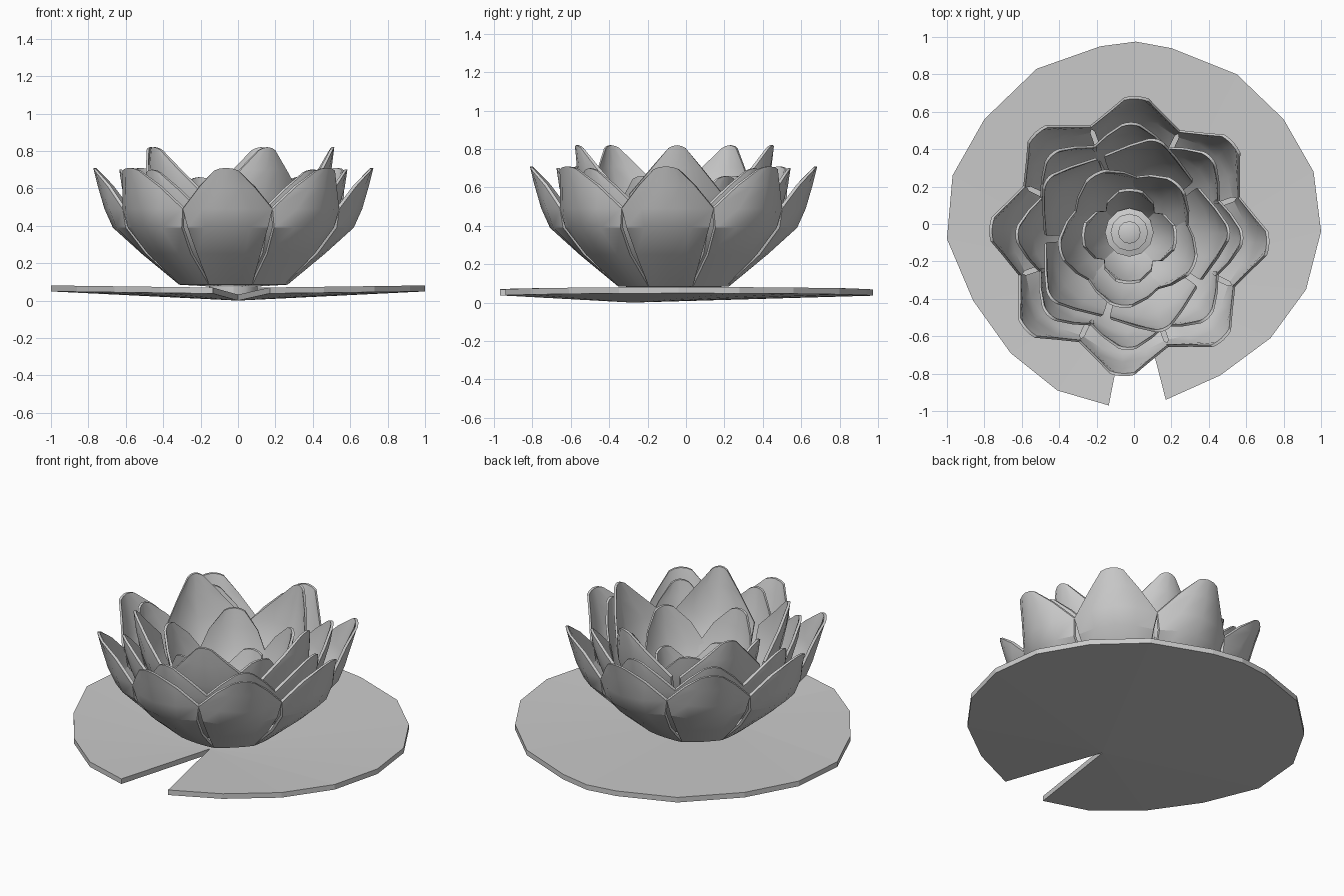
import bpy, bmesh, math
from mathutils import Matrix, Vector

if "Cube" in bpy.data.objects:
    bpy.data.objects.remove(bpy.data.objects["Cube"])

CX, CY = -0.025, -0.065      # flower axis


def finish(name, bm, smooth=None):
    bmesh.ops.recalc_face_normals(bm, faces=bm.faces)
    me = bpy.data.meshes.new(name)
    bm.to_mesh(me)
    bm.free()
    ob = bpy.data.objects.new(name, me)
    bpy.context.collection.objects.link(ob)
    if smooth:
        bpy.ops.object.select_all(action='DESELECT')
        ob.select_set(True)
        bpy.context.view_layer.objects.active = ob
        bpy.ops.object.shade_smooth_by_angle(angle=math.radians(smooth))
    return ob


def petal_ring(name, count, start, rows, thick=0.018):
    """Ring of cupped petals; rows are (radius, height, half width, edge inset)."""
    bm = bmesh.new()
    steps = (-1, -0.55, 0, 0.55, 1)
    for i in range(count):
        rot = Matrix.Rotation(math.radians(start + 360 * i / count), 3, 'Z')
        skins = []
        for off in (0, thick):
            grid = []
            for r, z, w, inset in rows:
                line = []
                for s in steps:
                    p = Vector((r - inset * s * s - off * 0.85, w * s, z + off * 0.3))
                    if (r, z) == rows[-1][:2]:
                        p.z = z - 0.015 * s * s
                    line.append(bm.verts.new(rot @ p + Vector((CX, CY, 0))))
                grid.append(line)
            skins.append(grid)
        n, m = len(rows), len(steps)
        for grid in skins:
            for a in range(n - 1):
                for b in range(m - 1):
                    bm.faces.new((grid[a][b], grid[a][b + 1],
                                  grid[a + 1][b + 1], grid[a + 1][b]))

        # rim joining the two skins
        def border(g):
            return (g[0] + [g[a][-1] for a in range(1, n)]
                    + g[-1][-2::-1] + [g[a][0] for a in range(n - 2, 0, -1)])
        o, q = border(skins[0]), border(skins[1])
        for k in range(len(o)):
            j = (k + 1) % len(o)
            bm.faces.new((o[k], o[j], q[j], q[k]))
    return finish(name, bm, 25)


# Lily pad: shallow dished disc with a notch at the front
outline = [(.17, -.94), (.46, -.81), (.73, -.61), (.92, -.35), (1, -.04), (.96, .28),
           (.80, .56), (.55, .80), (.20, .94), (.01, .975), (-.18, .95), (-.52, .83),
           (-.80, .56), (-.97, .26), (-1, -.08), (-.86, -.41), (-.66, -.69),
           (-.41, -.89), (-.135, -.97)]
bm = bmesh.new()
layers = []
for dz in (0, 0.032):
    tip = bm.verts.new((0, -0.28, dz))
    rim = [bm.verts.new((x, y, 0.036 + 0.013 * abs(x) + dz)) for x, y in outline]
    for k in range(len(rim) - 1):
        bm.faces.new((tip, rim[k], rim[k + 1]))
    layers.append([tip] + rim)
lo, hi = layers
for k in range(len(lo)):
    j = (k + 1) % len(lo)
    bm.faces.new((lo[k], lo[j], hi[j], hi[k]))
finish("lily_pad", bm)

# Petal rings from outside to centre
petal_ring("outer_petals", 8, -3, [
    (.12, .075, .05, 0), (.29, .085, .115, .01), (.49, .25, .17, .03),
    (.645, .39, .215, .08), (.69, .49, .24, .11), (.725, .61, .145, .06), (.75, .71, .065, .01)])
petal_ring("second_petals", 8, -1, [
    (.10, .08, .04, 0), (.22, .10, .085, .01), (.40, .25, .14, .03),
    (.53, .40, .19, .07), (.565, .50, .205, .09), (.595, .60, .13, .05), (.61, .70, .05, .01)])
petal_ring("tall_petals", 5, 2, [
    (.08, .09, .05, 0), (.18, .12, .11, .02), (.34, .27, .18, .05),
    (.45, .43, .23, .09), (.495, .56, .245, .11), (.525, .70, .13, .05), (.54, .82, .045, .01)])
petal_ring("inner_petals", 5, 47, [
    (.07, .09, .04, 0), (.15, .13, .09, .02), (.27, .27, .16, .05),
    (.34, .42, .20, .09), (.37, .55, .14, .05), (.385, .66, .06, .01)])
petal_ring("heart_petals", 4, -2, [
    (.05, .09, .03, 0), (.11, .14, .08, .02), (.19, .26, .13, .05),
    (.235, .38, .125, .05), (.255, .48, .065, .01)])

# Seed head: stepped dome that also joins the flower to the pad
profile = [(.13, .02), (.13, .24), (.10, .25), (.10, .29), (.06, .30), (.06, .33), (0, .35)]
bm = bmesh.new()
vs = [bm.verts.new((CX + r, CY + .02, z)) for r, z in profile]
es = [bm.edges.new((vs[k], vs[k + 1])) for k in range(len(vs) - 1)]
bmesh.ops.spin(bm, geom=vs + es, cent=(CX, CY + .02, 0), axis=(0, 0, 1),
               angle=math.tau, steps=12, use_merge=True)
bmesh.ops.remove_doubles(bm, verts=bm.verts, dist=1e-4)
finish("seed_head", bm, 30)
